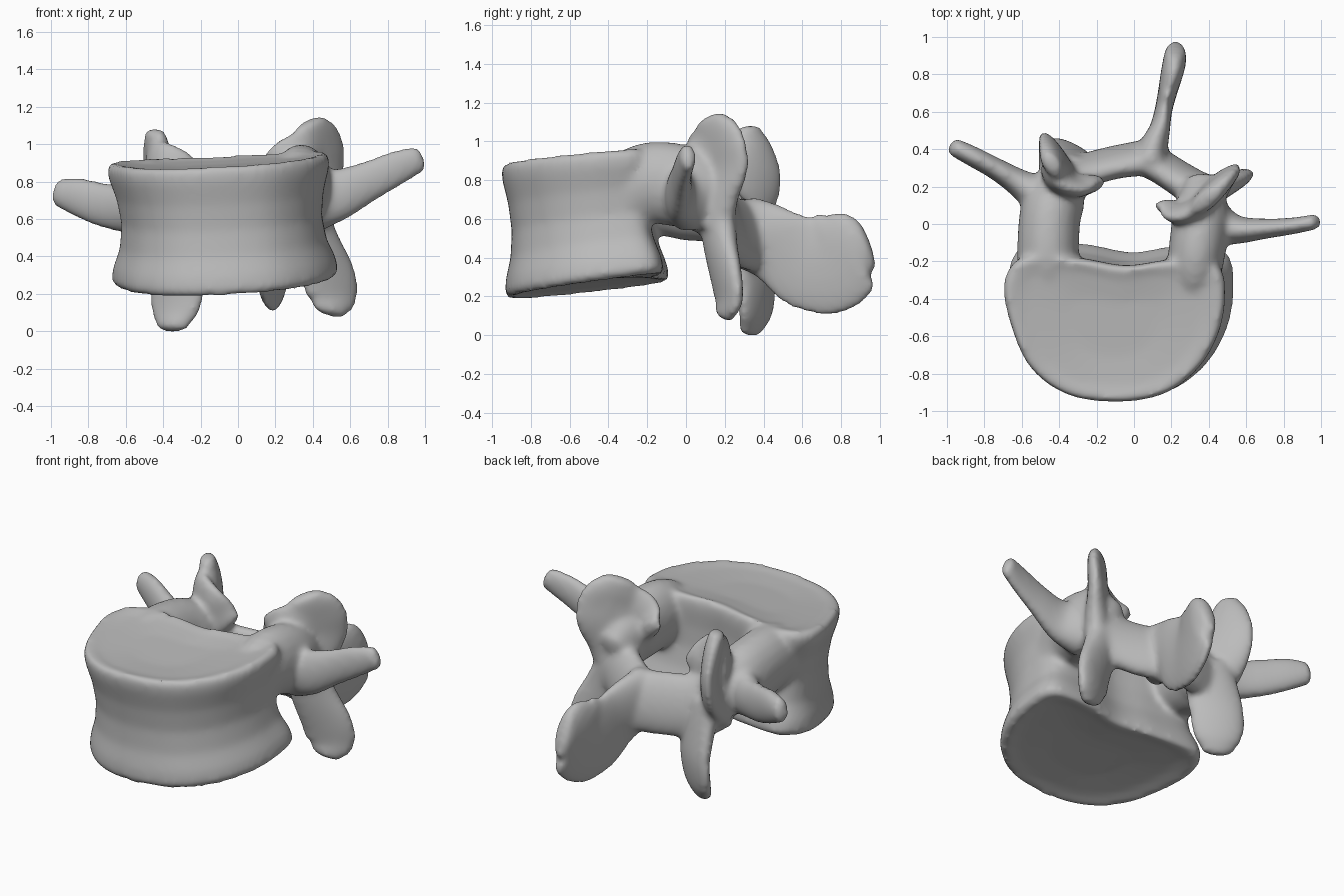
import bpy, bmesh, math
from mathutils import Vector

cube = bpy.data.objects.get("Cube")
if cube:
    bpy.data.objects.remove(cube, do_unlink=True)

bm = bmesh.new()


def spline(p0, p1, p2, p3, t):
    return 0.5 * (2 * p1 + (p2 - p0) * t + (2 * p0 - 5 * p1 + 4 * p2 - p3) * t * t
                  + (3 * p1 - p0 - 3 * p2 + p3) * t ** 3)


def skin(rings):
    """Bridge rings of points into a closed solid."""
    loops = [[bm.verts.new(p) for p in ring] for ring in rings]
    n = len(loops[0])
    for a, b in zip(loops, loops[1:]):
        for i in range(n):
            j = (i + 1) % n
            bm.faces.new((a[i], a[j], b[j], b[i]))
    bm.faces.new(loops[0][::-1])
    bm.faces.new(loops[-1])


def limb(wide, sections, sides=20, steps=5):
    """Elliptical limb: sections are x, y, z, radius along wide, other radius."""
    s = [Vector(p) for p in sections]
    s = [2 * s[0] - s[1]] + s + [2 * s[-1] - s[-2]]
    path = [spline(*s[k:k + 4], i / steps) for k in range(len(s) - 3) for i in range(steps)]
    path.append(s[-2])
    rings = []
    last = len(path) - 1

    def ring(c, tangent, a, b):
        u = Vector(wide)
        u = (u - tangent * u.dot(tangent)).normalized()
        v = tangent.cross(u)
        return [c + u * a * math.cos(q) + v * b * math.sin(q)
                for q in (2 * math.pi * i / sides for i in range(sides))]

    for i, p in enumerate(path):
        t = (path[min(i + 1, last)] - path[max(i - 1, 0)]).to_3d().normalized()
        rings.append(ring(p.to_3d(), t, p[3], p[4]))
    # rounded tip
    for q in (0.5, 0.85, 1.0):
        k = math.sqrt(1 - q * q) + 0.08
        rings.append(ring(p.to_3d() + t * q * 0.8 * min(p[3], p[4]), t, p[3] * k, p[4] * k))
    skin(rings)


# Vertebral body: plan outline lofted from lower to upper endplate
plan = [(-.69, -.3), (-.67, -.5), (-.56, -.76), (-.36, -.91), (-.1, -.95), (.15, -.91),
        (.33, -.78), (.44, -.6), (.48, -.4), (.44, -.23), (.2, -.2), (-.05, -.23),
        (-.3, -.19), (-.58, -.18)]
plan = [Vector(p) for p in plan]
count = len(plan)
outline = [spline(*[plan[(k + d) % count] for d in (-1, 0, 1, 2)], i / 5)
           for k in range(count) for i in range(5)]
mid = Vector((-0.1, -0.55))


def body_ring(height, scale, sink=0.0):
    ring = []
    for p in outline:
        x, y = mid + (p - mid) * scale
        rear = min(1, max(0, (y + 0.5) / 0.3))
        x += 0.04 * (1 - height)
        y += (0.03 + 0.05 * rear) * (1 - height)
        low = 0.2 + 0.13 * (y + 0.95) + 0.05 * (x + 0.1)
        high = 0.905 + 0.08 * (y + 0.95) + 0.05 * x
        ring.append((x, y, low + (high - low) * height + sink))
    return ring


skin([body_ring(0, .4, .035), body_ring(0, .8, .02), body_ring(0, .98), body_ring(.05, 1.03),
      body_ring(.15, 1.01), body_ring(.3, .94), body_ring(.5, .91), body_ring(.7, .94),
      body_ring(.87, 1), body_ring(.95, 1.01), body_ring(1, .97), body_ring(1, .8, -.02),
      body_ring(1, .4, -.035)])

# Pedicles
UP = (0, 0, 1)
limb(UP, [(.32, -.34, .72, .2, .13), (.33, -.2, .8, .21, .15), (.35, -.05, .79, .215, .155),
          (.36, .06, .75, .2, .15), (.36, .14, .7, .18, .12)])
limb(UP, [(-.45, -.34, .7, .18, .16), (-.46, -.18, .74, .2, .165), (-.45, .03, .71, .21, .165),
          (-.42, .14, .68, .19, .16), (-.4, .23, .65, .17, .12)])

# Superior articular plates
limb((.72, .69, 0), [(.38, .13, .58, .14, .09), (.4, .15, .74, .16, .075),
                     (.41, .17, .88, .21, .06), (.41, .16, .98, .215, .055),
                     (.4, .145, 1.06, .18, .055), (.39, .13, 1.11, .12, .05)])
limb((-.5, .86, 0), [(-.4, .22, .55, .14, .09), (-.4, .3, .7, .18, .07),
                     (-.41, .34, .84, .18, .055), (-.43, .34, .97, .13, .055),
                     (-.44, .32, 1.06, .08, .05)])
# Shoulders curving the plates toward the canal
limb(UP, [(.44, .2, .94, .17, .055), (.36, .1, .92, .18, .06), (.28, .06, .86, .18, .06),
          (.23, .07, .8, .16, .05)])
limb(UP, [(-.45, .32, .86, .18, .055), (-.42, .24, .86, .18, .06), (-.34, .2, .82, .17, .06),
          (-.26, .21, .74, .14, .055)])

# Transverse processes
limb(UP, [(.4, .02, .72, .18, .14), (.54, -.03, .75, .14, .08), (.7, -.025, .82, .11, .055),
          (.85, -.01, .89, .095, .045), (.96, .01, .935, .075, .042)])
limb(UP, [(-.42, .1, .68, .18, .14), (-.6, .21, .67, .13, .08), (-.73, .29, .695, .12, .06),
          (-.86, .36, .735, .105, .055), (-.95, .405, .755, .08, .05)])

# Laminae
limb((0, .25, -1), [(.38, .16, .63, .17, .1), (.28, .22, .58, .18, .09),
                    (.17, .29, .54, .19, .085), (.07, .35, .53, .19, .09)])
limb((0, .25, -1), [(-.42, .22, .62, .17, .1), (-.28, .28, .56, .19, .085),
                    (-.1, .33, .54, .19, .08), (.1, .36, .53, .19, .09)])

# Inferior articular processes
limb((.92, .38, 0), [(.36, .16, .64, .13, .09), (.42, .18, .47, .14, .075),
                     (.485, .21, .31, .155, .06), (.5, .22, .2, .15, .052),
                     (.49, .2, .135, .1, .045)])
limb((.85, -.5, 0), [(-.33, .28, .62, .14, .08), (-.32, .325, .45, .16, .07),
                     (-.32, .365, .28, .165, .058), (-.335, .36, .13, .15, .052),
                     (-.35, .335, .05, .1, .045)])

# Spinous process
limb(UP, [(.07, .29, .55, .19, .11), (.1, .4, .515, .195, .08), (.135, .5, .46, .21, .055),
          (.16, .62, .395, .25, .047), (.19, .75, .39, .27, .055), (.215, .86, .465, .215, .063),
          (.22, .905, .485, .155, .058)])

bmesh.ops.triangulate(bm, faces=[f for f in bm.faces if len(f.verts) > 4])
bmesh.ops.recalc_face_normals(bm, faces=bm.faces)
mesh = bpy.data.meshes.new("vertebra")
bm.to_mesh(mesh)
bm.free()
vertebra = bpy.data.objects.new("vertebra", mesh)
bpy.context.collection.objects.link(vertebra)

# Fuse the parts into one bone and soften the joints
fuse = vertebra.modifiers.new("fuse", 'REMESH')
fuse.mode = 'VOXEL'
fuse.voxel_size = 0.016
soften = vertebra.modifiers.new("soften", 'SMOOTH')
soften.factor = 0.5
soften.iterations = 16
bpy.ops.object.select_all(action='DESELECT')
vertebra.select_set(True)
bpy.context.view_layer.objects.active = vertebra
for name in ("fuse", "soften"):
    bpy.ops.object.modifier_apply(modifier=name)

# Rest on the ground
ground = min(v.co.z for v in vertebra.data.vertices)
for v in vertebra.data.vertices:
    v.co.z -= ground

bone = bpy.data.materials.new("bone grey")
bone.use_nodes = True
colour = (0.5, 0.5, 0.5, 1)
bone.diffuse_color = colour
bone.node_tree.nodes["Principled BSDF"].inputs["Base Color"].default_value = colour
vertebra.data.materials.clear()
vertebra.data.materials.append(bone)
bpy.ops.object.shade_smooth()
